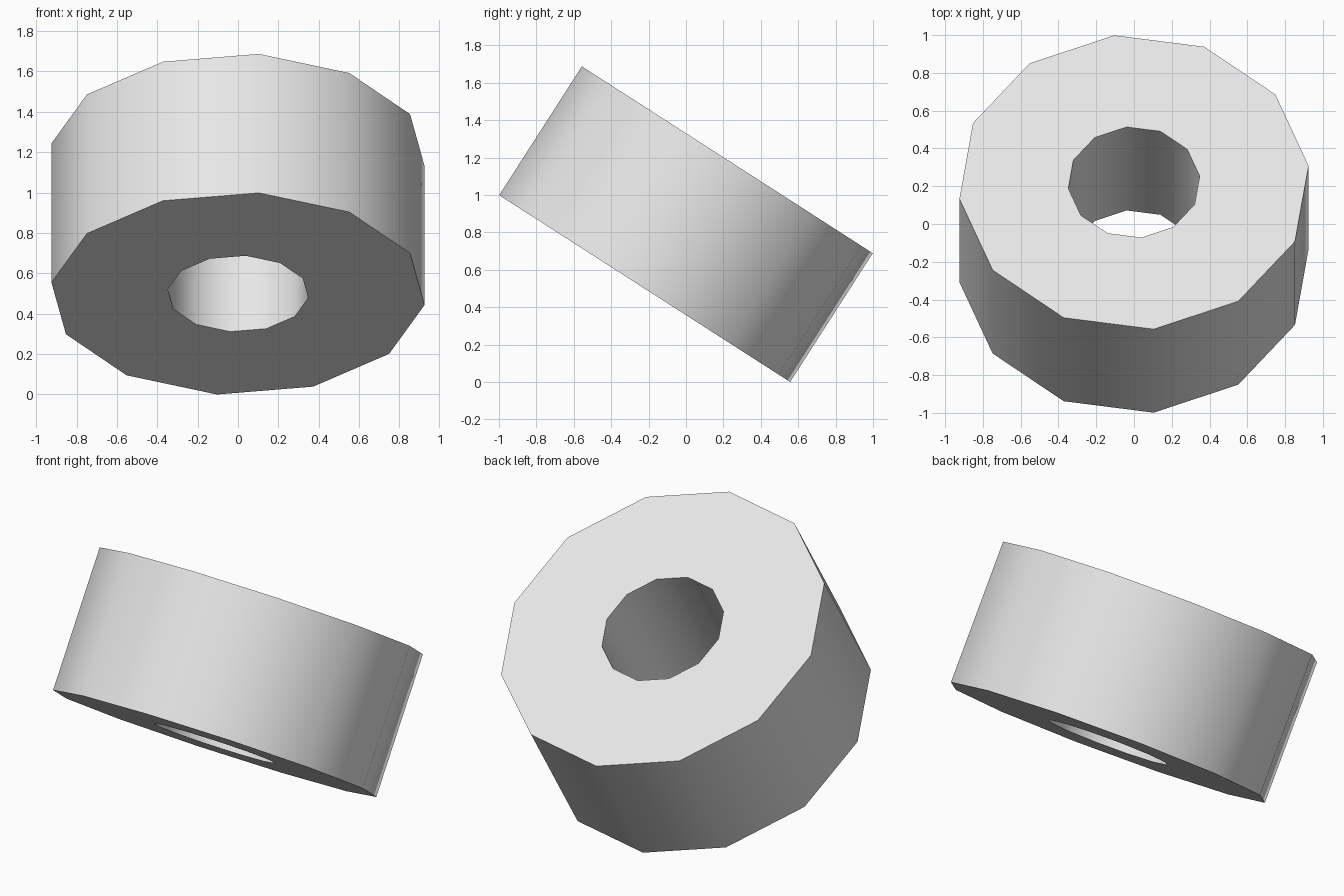
import bpy
import bmesh
from math import radians, cos, sin, tau
from mathutils import Matrix

SIDES = 12
OUTER, INNER, HALF = 0.93, 0.35, 0.409
TILT, TURN = radians(-32.7), radians(6.4)

cube = bpy.data.objects.get("Cube")
if cube:
    bpy.data.objects.remove(cube, do_unlink=True)

grey = bpy.data.materials.new("light_grey")
grey.use_nodes = True
grey.diffuse_color = (0.8, 0.8, 0.8, 1)
grey.node_tree.nodes["Principled BSDF"].inputs["Base Color"].default_value = (0.8, 0.8, 0.8, 1)

# Rectangular section swept round the axis to form a thick ring
bm = bmesh.new()
section = [(OUTER, -HALF), (OUTER, HALF), (INNER, HALF), (INNER, -HALF)]
rings = []
for i in range(SIDES):
    a = TURN + tau * i / SIDES
    rings.append([bm.verts.new((r * cos(a), r * sin(a), z)) for r, z in section])
for i in range(SIDES):
    here, after = rings[i], rings[(i + 1) % SIDES]
    for j in range(4):
        k = (j + 1) % 4
        bm.faces.new((here[j], after[j], after[k], here[k]))
bmesh.ops.recalc_face_normals(bm, faces=bm.faces)

# Lean the ring back and rest its lowest corner on the ground
bm.transform(Matrix.Rotation(TILT, 4, "X"))
lowest = min(v.co.z for v in bm.verts)
bm.transform(Matrix.Translation((0, 0, -lowest)))

mesh = bpy.data.meshes.new("tilted_ring")
bm.to_mesh(mesh)
bm.free()
mesh.materials.append(grey)
ring = bpy.data.objects.new("tilted_ring", mesh)
bpy.context.collection.objects.link(ring)

# Rounded walls with crisp rims
bpy.ops.object.select_all(action="DESELECT")
ring.select_set(True)
bpy.context.view_layer.objects.active = ring
bpy.ops.object.shade_smooth_by_angle(angle=radians(40))
